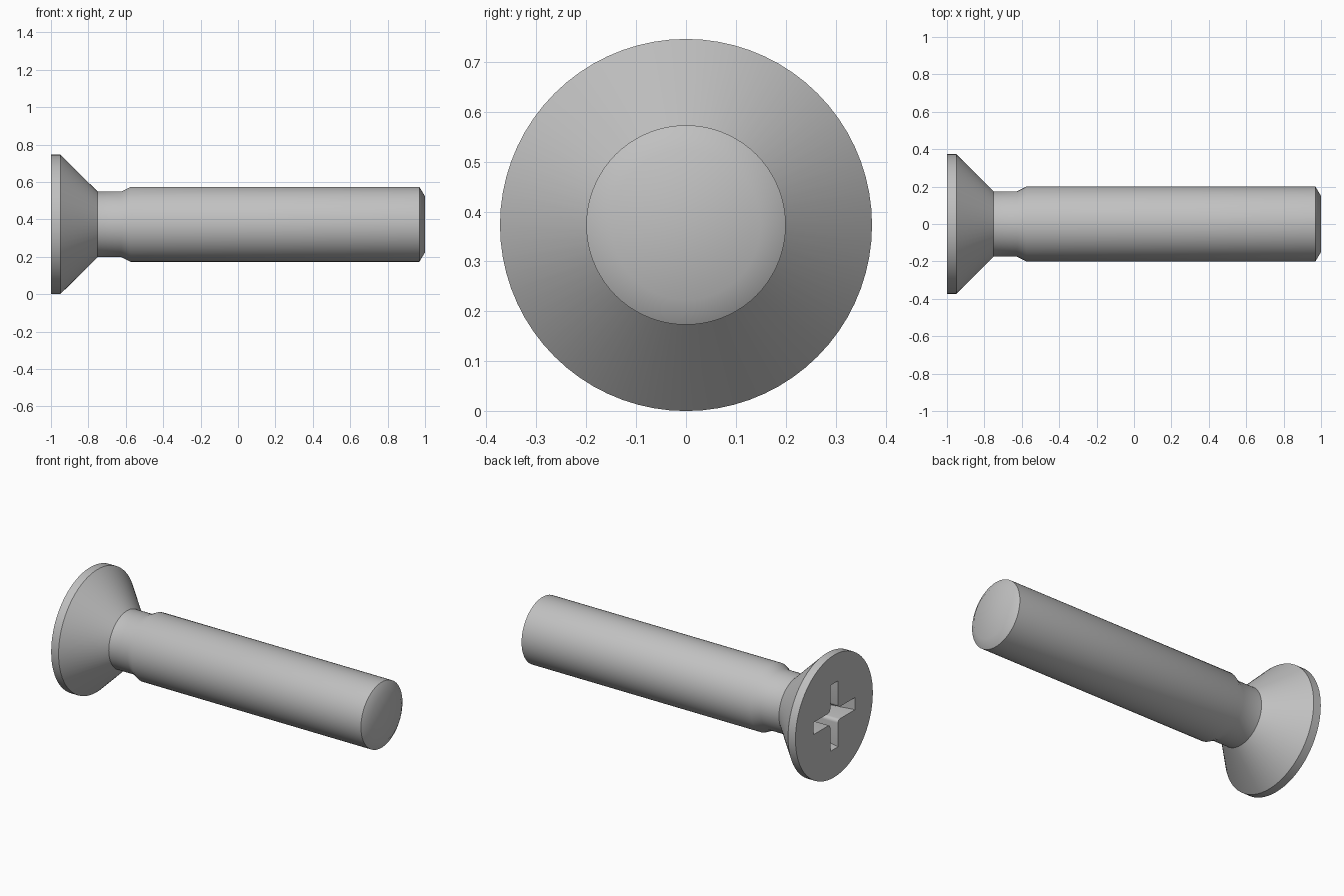
import bpy, bmesh, math
from mathutils import Matrix, Vector

if "Cube" in bpy.data.objects:
    bpy.data.objects.remove(bpy.data.objects["Cube"], do_unlink=True)

RADIUS = 0.373      # head radius, also the height of the axis
SEGMENTS = 72

steel = bpy.data.materials.new("grey steel")
steel.use_nodes = True
colour = (0.53, 0.53, 0.53, 1)
steel.diffuse_color = colour
steel.node_tree.nodes["Principled BSDF"].inputs["Base Color"].default_value = colour


def make_object(name, bm):
    bmesh.ops.recalc_face_normals(bm, faces=bm.faces[:])
    mesh = bpy.data.meshes.new(name)
    bm.to_mesh(mesh)
    bm.free()
    mesh.materials.append(steel)
    obj = bpy.data.objects.new(name, mesh)
    bpy.context.collection.objects.link(obj)
    obj.location.z = RADIUS
    return obj


def loft(name, rings):
    """Join equal rings of points with quads and close both ends."""
    bm = bmesh.new()
    rows = [[bm.verts.new(p) for p in ring] for ring in rings]
    count = len(rows[0])
    for a, b in zip(rows, rows[1:]):
        for i in range(count):
            j = (i + 1) % count
            bm.faces.new((a[i], a[j], b[j], b[i]))
    bm.faces.new(rows[0])
    bm.faces.new(rows[-1])
    return make_object(name, bm)


def circle(x, r):
    angles = [math.tau * i / SEGMENTS for i in range(SEGMENTS)]
    return [(x, r * math.cos(a), r * math.sin(a)) for a in angles]


def cross(x, length, half_width=0.037, fillet=0.02):
    """Cross outline with rounded inner corners."""
    points = []
    c = half_width + fillet
    for quarter in range(4):
        turn = Matrix.Rotation(quarter * math.pi / 2, 3, "X")
        arm = [(length, -half_width), (length, half_width)]
        for k in range(5):
            a = math.pi * (1.5 - k / 8)
            arm.append((c + fillet * math.cos(a), c + fillet * math.sin(a)))
        points += [turn @ Vector((x, y, z)) for y, z in arm]
    return points


# Head, neck and shank as one turned profile
profile = [(-1, RADIUS), (-0.95, RADIUS), (-0.75, 0.175), (-0.625, 0.175),
           (-0.575, 0.2), (0.97, 0.2), (1, 0.15)]
screw = loft("countersunk_screw", [circle(x, r) for x, r in profile])

# Tapered cross recess in the head
cutter = loft("recess_cutter", [cross(-1.05, 0.21), cross(-0.8, 0.165)])
cutter.hide_render = True
cut = screw.modifiers.new("recess", "BOOLEAN")
cut.operation = "DIFFERENCE"
cut.solver = "EXACT"
cut.object = cutter

bpy.ops.object.select_all(action="DESELECT")
screw.select_set(True)
bpy.context.view_layer.objects.active = screw
bpy.ops.object.modifier_apply(modifier=cut.name)
bpy.data.objects.remove(cutter, do_unlink=True)
bpy.ops.object.shade_smooth_by_angle(angle=math.radians(35))
